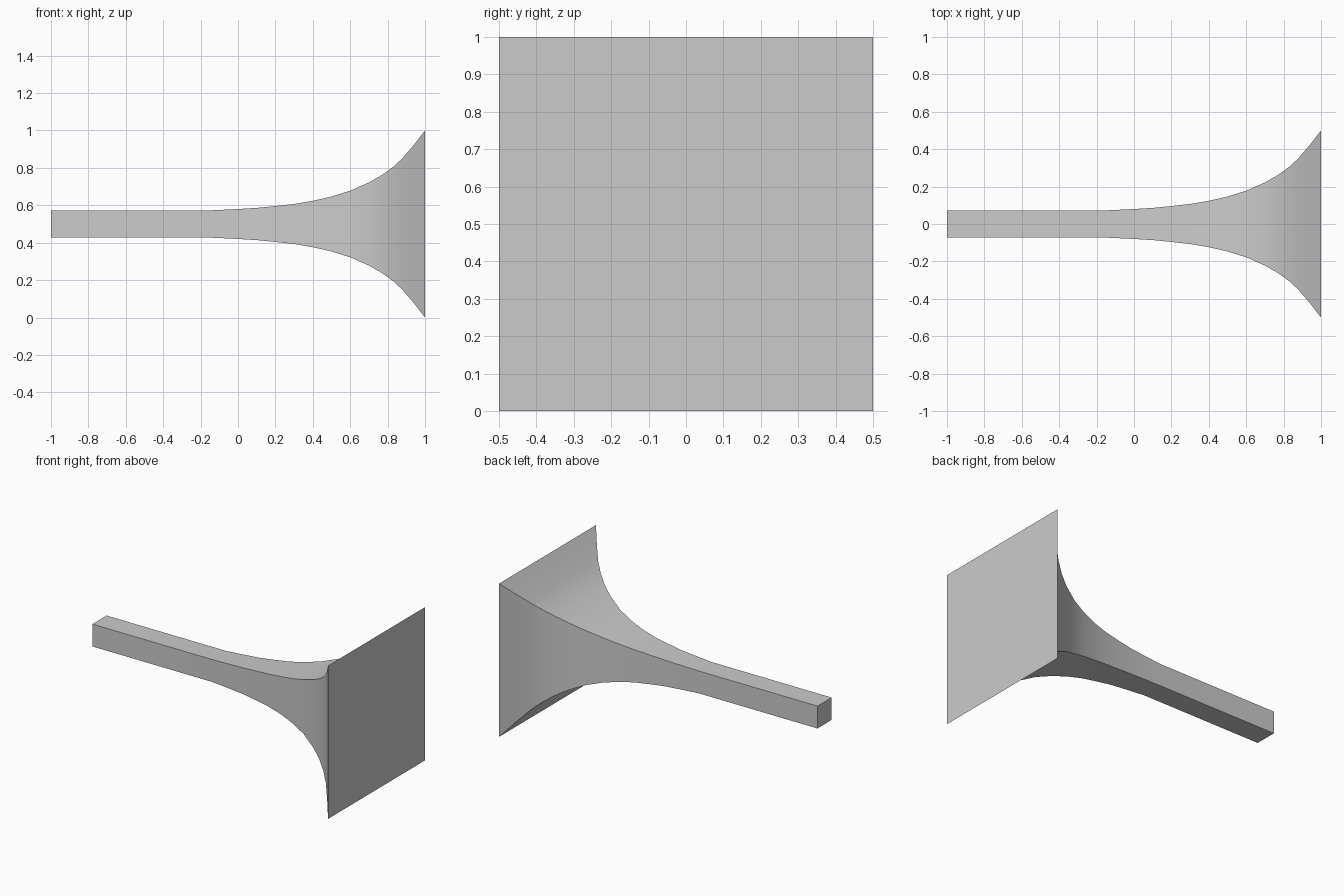
import bpy
import bmesh
from math import radians

default = bpy.data.objects.get("Cube")
if default:
    bpy.data.objects.remove(default, do_unlink=True)

grey = bpy.data.materials.new("plain grey")
grey.use_nodes = True
colour = (0.6, 0.6, 0.6, 1)
grey.diffuse_color = colour
grey.node_tree.nodes["Principled BSDF"].inputs["Base Color"].default_value = colour

# Half width of the square section along the length
profile = [(-1, 0.073), (-0.14, 0.073), (0, 0.08), (0.1, 0.086), (0.2, 0.096),
           (0.3, 0.107), (0.4, 0.124), (0.5, 0.147), (0.6, 0.178), (0.7, 0.222),
           (0.77, 0.262), (0.83, 0.306), (0.88, 0.352), (0.94, 0.423), (1, 0.5)]
corners = [(-1, -1), (1, -1), (1, 1), (-1, 1)]

# Flared square bar, skinned section by section and capped
bm = bmesh.new()
rings = [[bm.verts.new((x, h * sy, 0.5 + h * sz)) for sy, sz in corners]
         for x, h in profile]
for a, b in zip(rings, rings[1:]):
    for i in range(4):
        j = (i + 1) % 4
        bm.faces.new((a[i], a[j], b[j], b[i]))
bm.faces.new(rings[0])
bm.faces.new(rings[-1])
bmesh.ops.recalc_face_normals(bm, faces=bm.faces)

mesh = bpy.data.meshes.new("flared_bar")
bm.to_mesh(mesh)
bm.free()
mesh.materials.append(grey)
bar = bpy.data.objects.new("flared_bar", mesh)
bpy.context.collection.objects.link(bar)

# Smooth along the flare, sharp along the four corners and the caps
bpy.context.view_layer.objects.active = bar
bar.select_set(True)
bpy.ops.object.shade_smooth_by_angle(angle=radians(30))
